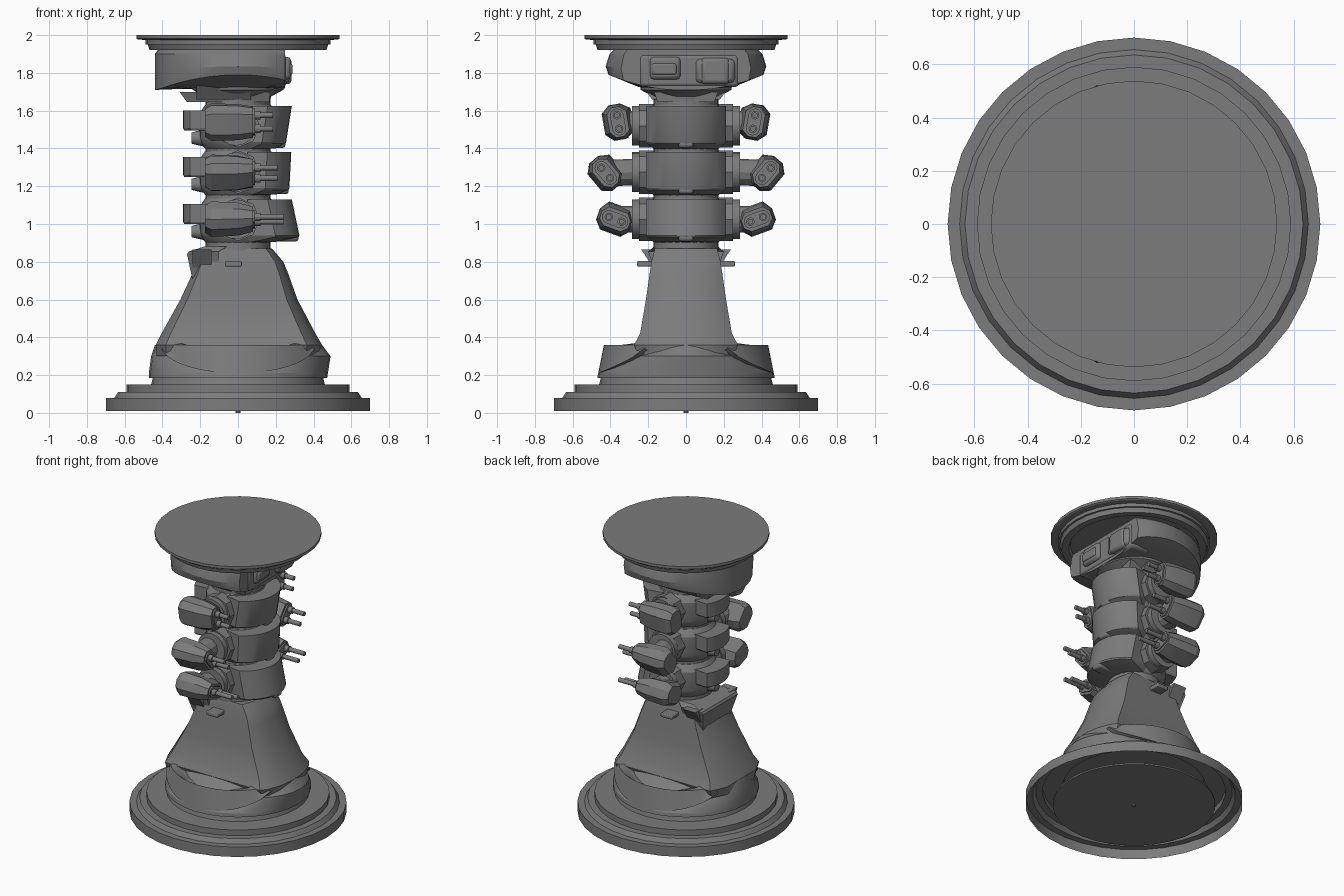
import bpy, bmesh
from math import sin, cos, pi, radians, sqrt
from mathutils import Vector

cube = bpy.data.objects.get("Cube")
if cube:
    bpy.data.objects.remove(cube, do_unlink=True)

grey = bpy.data.materials.new("mid grey")
grey.use_nodes = True
grey.diffuse_color = (0.2, 0.2, 0.2, 1)
grey.node_tree.nodes["Principled BSDF"].inputs["Base Color"].default_value = (0.2, 0.2, 0.2, 1)
parts = []


def loft(name, rings, caps=True):
    """Skin a list of equal-length point rings; open shells keep their winding."""
    bm = bmesh.new()
    loops = [[bm.verts.new(p) for p in ring] for ring in rings]
    n = len(loops[0])
    for a, b in zip(loops, loops[1:]):
        for i in range(n):
            j = (i + 1) % n
            bm.faces.new((a[i], a[j], b[j], b[i]))
    if caps:
        bm.faces.new(loops[0][::-1])
        bm.faces.new(loops[-1])
        bmesh.ops.recalc_face_normals(bm, faces=bm.faces)
    me = bpy.data.meshes.new(name)
    bm.to_mesh(me)
    bm.free()
    me.materials.append(grey)
    ob = bpy.data.objects.new(name, me)
    bpy.context.collection.objects.link(ob)
    parts.append(ob)
    return ob


def circle(r, z, n=32):
    return [(r * cos(2 * pi * i / n), r * sin(2 * pi * i / n), z) for i in range(n)]


def lathe(name, profile, caps=True, n=32):
    return loft(name, [circle(r, z, n) for r, z in profile], caps)


def rod(name, start, end, r, n=12, r_end=None):
    a, b = Vector(start), Vector(end)
    q = (b - a).to_track_quat('Z', 'Y')
    return loft(name, [[a + q @ Vector(p) for p in circle(r, 0, n)],
                       [b + q @ Vector(p) for p in circle(r_end or r, 0, n)]])


def slab(x0, x1, y, z):
    return [(x0, -y, z), (x1, -y, z), (x1, y, z), (x0, y, z)]


def block(name, x, y, z, bevel=0.015):
    ob = loft(name, [[(px, py, pz) for px, py in
                      ((x[0], y[0]), (x[1], y[0]), (x[1], y[1]), (x[0], y[1]))] for pz in z])
    mod = ob.modifiers.new("bevel", 'BEVEL')
    mod.width, mod.segments = bevel, 2
    return ob


# Stepped base: open shell with a floor disc and centre pin
lathe("base_steps", [(.70, .01), (.70, .08), (.655, .08), (.635, .11), (.59, .11),
                     (.59, .15), (.46, .15), (.45, .19)], caps=False)
lathe("base_floor", [(.525, .01), (.525, .02)])
lathe("base_pin", [(.012, 0), (.012, .012)], n=8)

# Skirt: round foot blending into the tower
SKIRT = [(.185, .472, .472, .47), (.21, .472, .476, .465), (.30, .46, .49, .38), (.36, .44, .445, .27)]
loft("skirt", [[(px * (right if px > 0 else left), py * y, z) for px, py, _ in circle(1, 0)]
               for z, left, right, y in SKIRT])


# Half-round balconies with a dished top on the front and back of the skirt
def balcony(name, s):
    rings = []
    for i in range(25):
        x = -.405 + .81 * i / 24
        low = .36 - .15 * sqrt(max(0, 1 - (x / .41) ** 2))
        dish = .36 - .06 * max(0, 1 - (x / .3) ** 2)
        lip = sqrt(.435 ** 2 - x * x)
        rings.append([(x, 0, .36), (x, s * min(.25, lip - .03), dish), (x, s * (lip - .05), dish + .01),
                      (x, s * lip, .36), (x, s * sqrt(.465 ** 2 - x * x), low), (x, 0, low)])
    loft(name, rings)


balcony("front_balcony", -1)
balcony("back_balcony", 1)

# Tapered tower: flat front and back, rounded +x side
half = [(1, .2), (.97, .5), (.9, .82), (.82, 1), (-.88, 1), (-1, .6)]
outline = half + [(x, -y) for x, y in reversed(half)]
TOWER = [(.30, .43, .44, .25), (.36, .435, .445, .275), (.42, .405, .41, .243), (.6, .305, .315, .212),
         (.74, .24, .265, .192), (.80, .22, .24, .183), (.87, .17, .18, .165)]
loft("tower", [[(px * (r if px > 0 else l), py * y, z) for px, py in outline]
               for z, l, r, y in TOWER])
loft("tower_collar", [slab(-.24, -.1, .15, .70), slab(-.27, -.1, .195, .84), slab(-.26, -.1, .2, .855),
                      slab(-.18, -.06, .17, .88)])
for s, side in ((-1, "front"), (1, "back")):
    block(side + "_latch", (-.07, .02), sorted((s * .17, s * .26)), (.775, .803), .006)
    # small flared lip at the corner of the collar
    loft(side + "_lip", [[(x, s * y, z) for x, y in ((-.24, .15), (-.14, .15), (-.14, w), (-.24, w))]
                         for z, w in ((.77, .175), (.84, .22), (.865, .238))])

# Column and stacked drums
lathe("column", [(.172, .86), (.172, 1.72)])


def stadium(x, origin, u, v, length, r, n=6):
    pts = []
    for sign in (1, -1):
        for i in range(n + 1):
            a = -pi / 2 + pi * i / n
            pts.append(origin + Vector((x, 0, 0)) + sign * (u * (length + r * cos(a)) + v * r * sin(a)))
    return pts


def turret(name, s, y, z, roll, tip):
    """Twin-barrel turret on the side s, rolled about x."""
    o = Vector((0, s * y, z))
    u = Vector((0, s * cos(roll), sin(roll)))
    v = Vector((0, -s * sin(roll), cos(roll)))
    octo = ((1, .35), (.65, 1), (-.65, 1), (-1, .35), (-1, -.45), (-.6, -1), (.6, -1), (1, -.45))
    loft(name + "_body", [[o + Vector((x, 0, 0)) + u * a * hu + v * b * hv for a, b in octo]
                          for x, hu, hv in ((-.175, .075, .058), (-.14, .095, .078),
                                            (.0, .092, .072), (.08, .08, .052))])
    loft(name + "_muzzle_plate", [stadium(x, o, u, v, .036, .036) for x in (.07, .09)])
    for k in (-1, 1):
        c = o + u * k * .036
        rod(name + "_barrel", c + Vector((.06, 0, 0)), c + Vector((tip, 0, 0)), .015)
        rod(name + "_sleeve", c + Vector((.06, 0, 0)), c + Vector((.12, 0, 0)), .022)


def shell(name, x, span, levels):
    """Arc-fronted block facing the sign of x; levels hold (z, reach, width factor)."""
    d = 1 if x > 0 else -1
    rings = []
    for z, reach, w in levels:
        arc = [radians(span * (i / 6 - 1)) for i in range(13)]
        r = .24
        edge = r * sin(radians(span)) * .9 * w
        rings.append([(d * (reach - r + r * cos(a)), w * r * sin(a), z) for a in arc]
                     + [(d * .05, edge, z), (d * .05, -edge, z)])
    loft(name, rings)


TIERS = [("lower", .90, .375, 1.025, 20, .24, .285, .325),
         ("middle", 1.15, .425, 1.27, 50, .21, .282, .272),
         ("upper", 1.395, .36, 1.54, 80, .185, .285, .255)]
for tier, z, ty, tz, roll, tip, top_x, low_x in TIERS:
    lathe(tier + "_drum", [(.17, z), (.195, z + .03), (.205, z + .06),
                           (.205, z + .19), (.175, z + .235)], n=24)
    # curved shield on the +x side, narrowing at its foot
    shell(tier + "_shield", 1, 62, [(z + .005, .2, .82), (z + .03, low_x - .004, .97),
                                    (z + .04, low_x, 1), (z + .23, top_x, 1)])
    block(tier + "_shield_latch", (.15, low_x - .004), (-.04, .04), (z + .008, z + .05), .014)
    # curved rear pack with a small dome below
    shell(tier + "_rear_pack", -1, 32, [(z + .1, .285, .95), (z + .11, .29, 1), (z + .205, .29, 1)])
    rod(tier + "_rear_dome", (-.16, 0, z + .06), (-.245, 0, z + .06), .05, 16, .03)
    for s, side in ((-1, "front"), (1, "back")):
        label = tier + "_" + side
        m = z + .125
        rod(label + "_hub", (0, s * .15, m), (0, s * .25, m), .115, 8)
        rod(label + "_ring", (-.01, s * .248, m), (-.01, s * .287, m), .105, 20)
        rod(label + "_arm", (-.03, s * .28, m), (-.03, s * (ty - .03), tz), .07, 12)
        turret(label + "_turret", s, ty, tz, radians(roll), tip)

# Head: round hood with an arched lower rim, cut flat on the +x side
loft("head_flange", [slab(-.27, .165, .15, 1.645), slab(-.31, .17, .17, 1.70)])
lathe("head_neck", [(.17, 1.64), (.175, 1.675), (.24, 1.71), (.255, 1.80)])
HEAD = [(.30, .25, 1.725, .02), (.44, .41, 1.79, .08), (.44, .425, 1.835, .03),
        (.44, .405, 1.90, 0), (.425, .385, 1.92, 0)]
rings = []
for rx, ry, z, droop in HEAD:
    rings.append([(max(-rx, min(px * rx, .25)), py * ry, z - droop * min(1, (px * rx / .43) ** 2))
                  for px, py, _ in circle(1, 0, 40)])
loft("head_hood", rings)
block("head_side_panel", (.1, .255), (-.25, .28), (1.725, 1.9), .02)
block("head_pod_small", (.15, .28), (-.19, -.03), (1.765, 1.885), .02)
block("head_pod_plate", (.2, .288), (-.18, -.05), (1.79, 1.85), .01)
block("head_pod_large", (.15, .276), (.05, .26), (1.745, 1.875), .025)
block("head_pod_band", (.15, .283), (.08, .23), (1.74, 1.88), .02)
for s, side in ((-1, "front"), (1, "back")):
    loft(side + "_head_guard", [[(x, s * y, z) for x, y in ((-.22, .12), (.07, .12), (.07, w), (-.22, w))]
                                for z, w in ((1.66, .18), (1.735, .235))])

# Round top platform with recessed underside
lathe("top_platform", [(.41, 1.945), (.42, 1.92), (.468, 1.92), (.478, 1.95), (.49, 1.951), (.49, 1.975),
                       (.53, 1.976), (.538, 1.981), (.538, 2.0)])

# Smooth curved parts while keeping hard edges
bpy.ops.object.select_all(action='DESELECT')
for ob in parts:
    ob.select_set(True)
bpy.context.view_layer.objects.active = parts[0]
bpy.ops.object.shade_smooth_by_angle(angle=radians(25))
